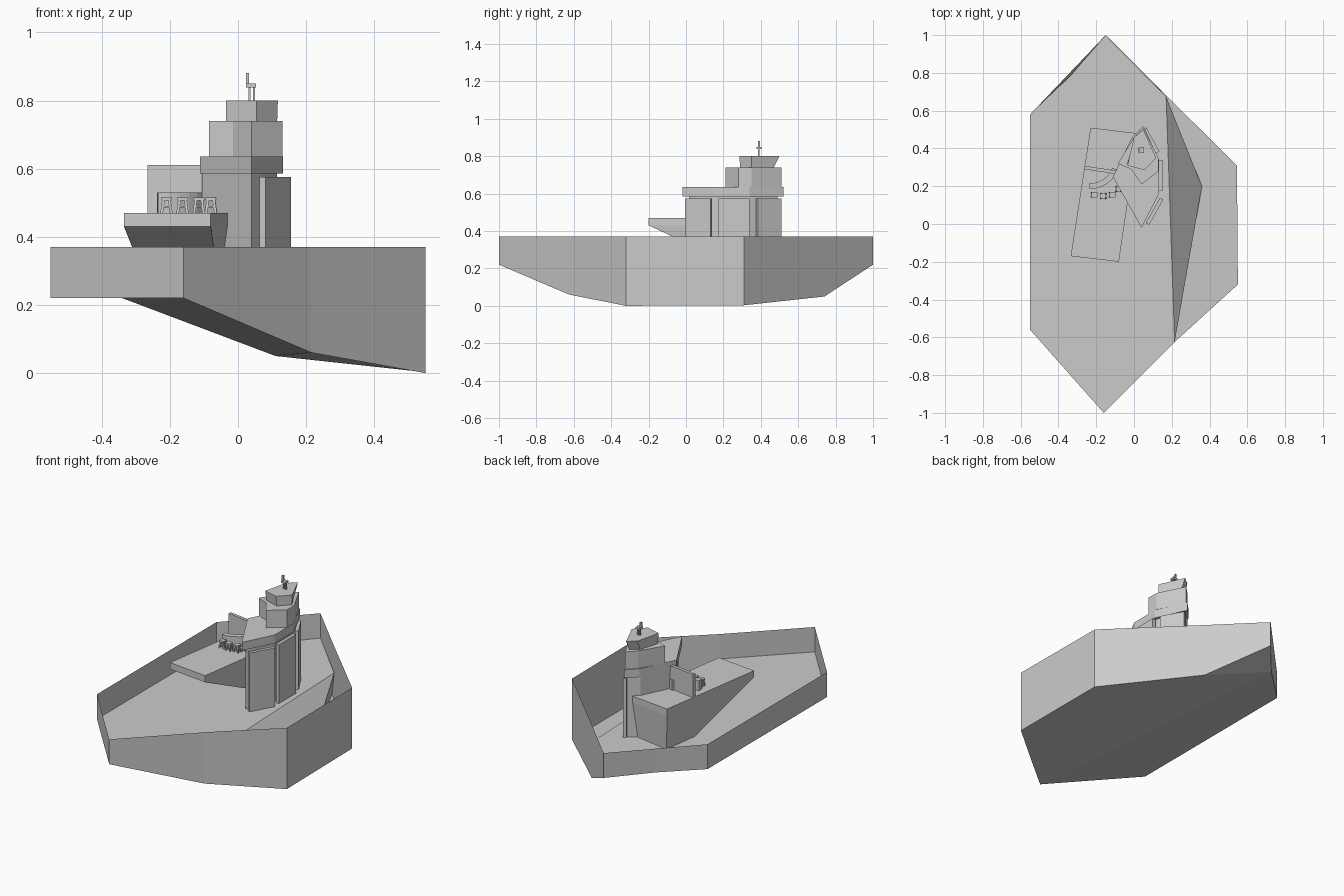
import bpy, bmesh, math
from mathutils import Vector

cube = bpy.data.objects.get("Cube")
if cube:
    bpy.data.objects.remove(cube, do_unlink=True)

grey = bpy.data.materials.new("plain_grey")
grey.use_nodes = True
grey.diffuse_color = (0.6, 0.6, 0.6, 1)
grey.node_tree.nodes["Principled BSDF"].inputs["Base Color"].default_value = (0.6, 0.6, 0.6, 1)


def add_mesh(name, verts, faces, fix=True):
    mesh = bpy.data.meshes.new(name)
    mesh.from_pydata(verts, [], faces)
    mesh.materials.append(grey)
    if fix:
        bm = bmesh.new()
        bm.from_mesh(mesh)
        bmesh.ops.recalc_face_normals(bm, faces=bm.faces)
        bm.to_mesh(mesh)
        bm.free()
    obj = bpy.data.objects.new(name, mesh)
    bpy.context.collection.objects.link(obj)
    return obj


def prism(name, base, z0, z1, top=None):
    """Solid between an outline at z0 and one at z1."""
    top, n = top or base, len(base)
    verts = [(x, y, z0) for x, y in base] + [(x, y, z1) for x, y in top]
    sides = [(i, (i + 1) % n, n + (i + 1) % n, n + i) for i in range(n)]
    return add_mesh(name, verts, sides + [tuple(range(n)), tuple(range(n, 2 * n))])


def strip(name, path, thick, z0, z1):
    """Thin upright wall following a path on the plan."""
    pts = [Vector(p) for p in path]
    outer = []
    for i, p in enumerate(pts):
        d = (pts[min(i + 1, len(pts) - 1)] - pts[max(i - 1, 0)]).normalized()
        outer.append(p + Vector((-d.y, d.x)) * thick)
    return prism(name, pts + outer[::-1], z0, z1)


def square(x, y, w, d):
    return [(x - w, y - d), (x + w, y - d), (x + w, y + d), (x - w, y + d)]


def box(name, x, y, z0, z1, w, d):
    return prism(name, square(x, y, w, d), z0, z1)


# Basin: upright walls with a stepped lower edge
RIM, FLOOR = 0.37, 0.22
edge = [(-0.55, -0.56, FLOOR), (-0.16, -1, FLOOR), (0.215, -0.625, 0.06), (0.55, -0.32, 0),
        (0.545, 0.31, 0.003), (0.11, 0.74, 0.05), (-0.15, 1, FLOOR),
        (-0.34, 0.78, FLOOR), (-0.55, 0.58, FLOOR)]
n = len(edge)
rim = [(x, y, RIM) for x, y, z in edge]
rim[7] = (-0.35, 0.79, RIM)
add_mesh("basin_walls", edge + rim,
         [(i, (i + 1) % n, n + (i + 1) % n, n + i) for i in range(n)])

# Underside: flat shelf on one side, folding down to the deep side
add_mesh("basin_underside", edge,
         [(0, 8, 7, 1), (1, 7, 5), (7, 6, 5), (1, 5, 2), (2, 5, 4, 3)], False)

# Inner floor: level deck, then a bank dropping to the deep bed
add_mesh("basin_floor", [edge[0], edge[1], (0.215, -0.625, FLOOR), (0.17, 0.675, FLOOR),
                         edge[6], edge[7], edge[8], edge[2], (0.36, 0.2, 0.028), edge[5]],
         [(0, 1, 2, 3, 4, 5, 6), (2, 7, 8), (2, 8, 3), (3, 8, 9)], False)

# Terrace with a tapering foot
terrace = [(-0.335, -0.17), (-0.08, -0.2), (0.02, 0.48), (-0.23, 0.51)]
prism("terrace_slab", terrace, 0.43, 0.47)
prism("terrace_foot", [(-0.25, 0.27), (-0.05, 0.25), (0.0, 0.46), (-0.22, 0.5)],
      FLOOR, 0.43, terrace)
strip("terrace_screen", [(-0.265, 0.29), (-0.03, 0.255)], 0.018, 0.47, 0.61)

# Curved counter and its stools
arc = [(-0.235 + 0.155 * math.sin(a), 0.33 - 0.145 * math.cos(a))
       for a in (math.radians(12 * i) for i in range(7))]
strip("bar_counter", arc, 0.03, 0.47, 0.53)
for k, (x, y) in enumerate([(-0.21, 0.155), (-0.163, 0.148), (-0.115, 0.155), (-0.08, 0.185)]):
    box(f"stool_seat_{k}", x, y, 0.506, 0.515, 0.016, 0.014)
    box(f"stool_brace_{k}", x, y, 0.486, 0.49, 0.012, 0.01)
    for sx in (-1, 1):
        for sy in (-1, 1):
            low, high = (square(x + sx * r, y + sy * r * 0.8, 0.004, 0.004)
                         for r in (0.014, 0.009))
            prism(f"stool_leg_{k}_{sx}_{sy}", low, 0.47, 0.508, high)

# Tower: core, wide slab, and two smaller storeys
prism("tower_core", [(-0.105, 0.25), (0.04, 0.015), (0.07, 0.06), (0.115, 0.17),
                     (0.115, 0.34), (0.05, 0.49), (-0.01, 0.45)], FLOOR, 0.585)
prism("tower_slab", [(-0.112, 0.25), (0.04, -0.02), (0.132, 0.16), (0.132, 0.34),
                     (0.05, 0.52), (-0.01, 0.46)], 0.585, 0.635)
prism("upper_storey", [(-0.085, 0.32), (-0.015, 0.29), (0.04, 0.21), (0.13, 0.28),
                       (0.13, 0.35), (0.05, 0.51), (0, 0.46)], 0.635, 0.74)
prism("top_storey", [(-0.035, 0.32), (0.055, 0.29), (0.115, 0.35), (0.05, 0.47), (0, 0.44)],
      0.74, 0.80, [(-0.035, 0.31), (0.055, 0.285), (0.117, 0.35), (0.05, 0.5), (0, 0.46)])

# Standing fins around the open side of the tower
for k, path in enumerate([[(0.08, -0.005), (0.155, 0.13)],
                          [(0.15, 0.175), (0.15, 0.34)],
                          [(0.135, 0.385), (0.065, 0.51)]]):
    strip(f"tower_fin_{k}", path, 0.02, FLOOR, 0.575)

# Mast on the roof
for x in (0.034, 0.047):
    box("mast_post", x, 0.39, 0.80, 0.838, 0.003, 0.004)
box("mast_head", 0.038, 0.39, 0.838, 0.85, 0.015, 0.014)
box("mast_tip", 0.028, 0.39, 0.85, 0.88, 0.005, 0.006)
